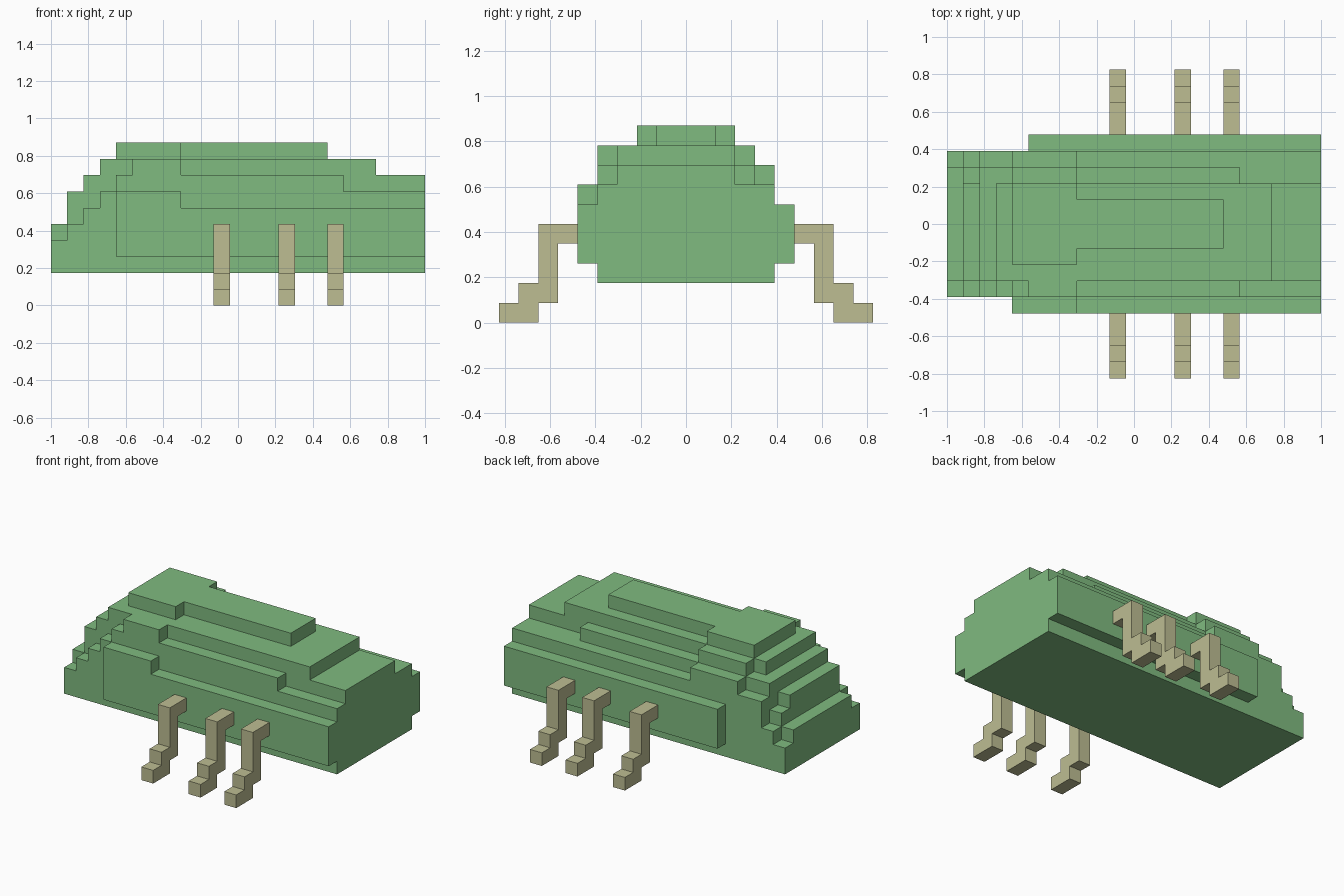
import bpy
import bmesh

cube = bpy.data.objects.get("Cube")
if cube:
    bpy.data.objects.remove(cube, do_unlink=True)

U = 2 / 23             # edge of one block
X0, Y0 = -1.0, -9.5 * U
NX = 23


def material(name, rgb):
    mat = bpy.data.materials.new(name)
    mat.use_nodes = True
    mat.diffuse_color = (*rgb, 1)
    mat.node_tree.nodes["Principled BSDF"].inputs["Base Color"].default_value = (*rgb, 1)
    return mat


def finish(bm, name, mat):
    """Merge blocks into large flat faces and create the object."""
    bmesh.ops.remove_doubles(bm, verts=bm.verts, dist=1e-4)
    bmesh.ops.dissolve_limit(bm, angle_limit=0.01, verts=bm.verts, edges=bm.edges)
    bmesh.ops.recalc_face_normals(bm, faces=bm.faces)
    mesh = bpy.data.meshes.new(name)
    bm.to_mesh(mesh)
    bm.free()
    mesh.materials.append(mat)
    obj = bpy.data.objects.new(name, mesh)
    bpy.context.collection.objects.link(obj)
    return obj


green = material("soft green", (0.214, 0.495, 0.214))
tan = material("khaki tan", (0.51, 0.51, 0.29))

# Body: each lengthwise row is a list of (first block, top level) steps
NOSE = [(0, 5), (1, 7), (2, 8), (3, 9)]
SHOULDER = NOSE + [(4, 10), (8, 9), (20, 8)]
RIDGE = NOSE + [(4, 10), (17, 9), (20, 8)]
ROWS = {
    4: [(4, 7), (8, 6)],
    5: [(0, 4), (1, 5), (2, 6), (3, 7), (4, 8), (5, 9), (8, 8), (18, 7)],
    6: NOSE + [(20, 8)],
    7: SHOULDER,
    8: RIDGE, 9: RIDGE, 10: RIDGE,
    11: SHOULDER,
    12: [(0, 5), (1, 6), (2, 8), (4, 9), (8, 8), (18, 7)],
    13: [(0, 4), (1, 5), (2, 7), (4, 8), (8, 7)],
    14: [(5, 6)],
}

filled = set()
for j, steps in ROWS.items():
    base = 3 if j in (4, 14) else 2      # side skirts sit one block higher
    ends = [s[0] for s in steps[1:]] + [NX]
    for (start, top), end in zip(steps, ends):
        filled.update((i, j, k) for i in range(start, end) for k in range(base, top))

# Only the exposed block sides become faces
bm = bmesh.new()
for cell in sorted(filled):
    for axis in range(3):
        for side in (0, 1):
            neighbour = list(cell)
            neighbour[axis] += 2 * side - 1
            if tuple(neighbour) in filled:
                continue
            a, b = (axis + 1) % 3, (axis + 2) % 3
            corners = []
            for da, db in ((0, 0), (1, 0), (1, 1), (0, 1)):
                p = list(cell)
                p[axis] += side
                p[a] += da
                p[b] += db
                corners.append(bm.verts.new((X0 + p[0] * U, Y0 + p[1] * U, p[2] * U)))
            bm.faces.new(corners if side else corners[::-1])
finish(bm, "stepped_body", green)

# Legs: one stepped side profile (y, z in blocks), extruded and mirrored
LEG = [(5.5, 5), (7.5, 5), (7.5, 2), (8.5, 2), (8.5, 1), (9.5, 1),
       (9.5, 0), (7.5, 0), (7.5, 1), (6.5, 1), (6.5, 4), (5.5, 4)]
for side, label in ((-1, "front"), (1, "back")):
    for n, i in enumerate((10, 14, 17), 1):
        bm = bmesh.new()
        x = X0 + i * U
        face = bm.faces.new([bm.verts.new((x, side * y * U, z * U)) for y, z in LEG])
        ext = bmesh.ops.extrude_face_region(bm, geom=[face], use_keep_orig=True)
        bmesh.ops.translate(bm, vec=(U, 0, 0),
                            verts=[v for v in ext["geom"] if isinstance(v, bmesh.types.BMVert)])
        finish(bm, f"{label}_leg_{n}", tan)
